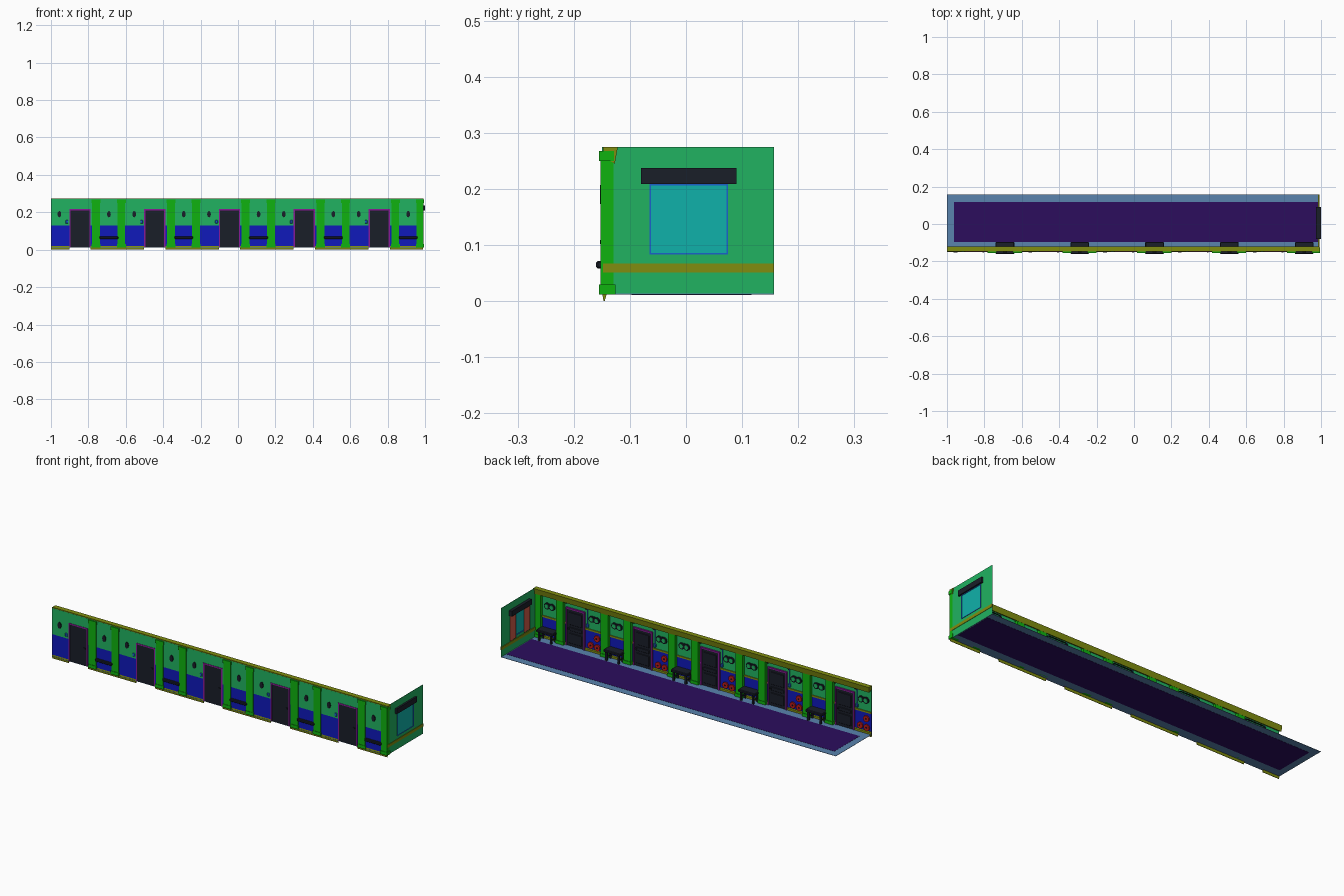
import bpy, bmesh, math
from mathutils import Matrix, Vector

if "Cube" in bpy.data.objects:
    bpy.data.objects.remove(bpy.data.objects["Cube"])

def mat(name, r, g, b):
    m = bpy.data.materials.new(name)
    m.diffuse_color = (r, g, b, 1)
    m.use_nodes = True
    m.node_tree.nodes["Principled BSDF"].inputs["Base Color"].default_value = m.diffuse_color
    return m

GREEN = mat("upper_green", .015, .45, .12)
PILLAR = mat("pillar_green", .005, .45, .005)
BLUE = mat("lower_blue", .005, .01, .5)
YELLOW = mat("trim_yellow", .22, .27, .005)
DARK = mat("dark", .01, .013, .022)
PURPLE = mat("door_trim_purple", .25, .01, .3)
RUG = mat("rug_purple", .025, .004, .11)
STEEL = mat("floor_steel", .1, .23, .42)
CYAN = mat("window_cyan", .005, .44, .4)
PIPE = mat("pipe_blue", .01, .12, .6)
RED = mat("valve_red", .5, .01, .01)
CURTAIN = mat("curtain_red", .3, .05, .03)

def finish(name, bm, m):
    bmesh.ops.recalc_face_normals(bm, faces=bm.faces)
    me = bpy.data.meshes.new(name)
    bm.to_mesh(me)
    bm.free()
    me.materials.append(m)
    ob = bpy.data.objects.new(name, me)
    bpy.context.collection.objects.link(ob)
    return ob

def boxes(name, m, *ranges, bevel=0):
    """One object made of boxes given as (x0, x1, y0, y1, z0, z1)."""
    bm = bmesh.new()
    for x0, x1, y0, y1, z0, z1 in ranges:
        M = Matrix.Translation(((x0+x1)/2, (y0+y1)/2, (z0+z1)/2)) @ Matrix.Diagonal((x1-x0, y1-y0, z1-z0, 1))
        bmesh.ops.create_cube(bm, size=1, matrix=M)
    ob = finish(name, bm, m)
    if bevel:
        mod = ob.modifiers.new("bevel", 'BEVEL')
        mod.width = bevel
    return ob

def prism(name, m, profile, x0, x1):
    """Extrude a (y, z) profile along x."""
    bm = bmesh.new()
    f = bm.faces.new([bm.verts.new((x0, y, z)) for y, z in profile])
    r = bmesh.ops.extrude_face_region(bm, geom=[f])
    bmesh.ops.translate(bm, vec=(x1-x0, 0, 0), verts=[v for v in r['geom'] if isinstance(v, bmesh.types.BMVert)])
    return finish(name, bm, m)

def discs(name, m, y0, y1, r, spots, sides=12, sz=1):
    """Round discs facing y at (x, z) spots."""
    bm = bmesh.new()
    for x, z in spots:
        M = Matrix.Translation((x, (y0+y1)/2, z)) @ Matrix.Diagonal((1, 1, sz, 1)) @ Matrix.Rotation(math.pi/2, 4, 'X')
        bmesh.ops.create_cone(bm, cap_ends=True, segments=sides, radius1=r, radius2=r, depth=y1-y0, matrix=M)
    return finish(name, bm, m)

def pipe(name, m, pts, r):
    cu = bpy.data.curves.new(name, 'CURVE')
    cu.dimensions = '3D'
    cu.bevel_depth = r
    cu.bevel_resolution = 1
    s = cu.splines.new('POLY')
    s.points.add(len(pts)-1)
    for p, c in zip(s.points, pts):
        p.co = (*c, 1)
    cu.materials.append(m)
    ob = bpy.data.objects.new(name, cu)
    bpy.context.collection.objects.link(ob)

XE = .99          # end wall position
W0, W1 = -.148, -.146  # long wall thickness

# floor and rug
boxes("floor", STEEL, (-1, XE, -.15, .157, .012, .0135))
boxes("rug", RUG, (-.963, .984, -.097, .117, .0112, .0143))

# cornice along the long wall
prism("cornice", YELLOW, [(-.148, .275), (-.1215, .275), (-.127, .245), (-.146, .256)], -1, XE + .003)

def pillar(x0, x1):
    boxes("pillar", PILLAR, (x0+.003, x1-.003, -.1525, -.129, .012, .268),
          (x0, x1, -.155, -.126, .012, .03), (x0, x1, -.155, -.128, .25, .268))

def porthole(x):
    discs("porthole_back", DARK, -.153, -.145, .010, [(x, .19)], 12, 1.7)
    pair = [(x-.015, .19), (x+.015, .19)]
    discs("porthole_ring", DARK, -.147, -.139, .017, pair)
    discs("porthole_glass", GREEN, -.146, -.137, .011, pair)

# repeated wall bays
for k in range(5):
    o = .4*k
    a, d0, d1, b = -1+o, -.902+o, -.788+o, min(-.6+o, XE)
    c = (d0+d1)/2
    boxes("upper_wall", GREEN, (a, d0, W0, W1, .13, .27), (d1, b, W0, W1, .13, .27), (d0, d1, W0, W1, .215, .27))
    boxes("lower_wall", BLUE, (a, d0, W0, W1, .012, .13), (d1, b, W0, W1, .012, .13))
    boxes("wall_rail", YELLOW, (a, d0, W1, -.142, .124, .133), (d1, b, W1, -.142, .124, .133))
    for s0, s1 in ((a, d0), (d1, b)):
        prism("baseboard", YELLOW, [(-.149, .012), (-.147, 0), (-.145, 0), (-.141, .014), (-.141, .024), (-.147, .028)], s0, s1)
    # door with frame, raised panels and handle
    boxes("door", DARK, (d0+.006, d1-.006, -.149, -.142, .013, .21))
    boxes("door_frame", PURPLE, (d0, d0+.007, -.15, -.137, .012, .217),
          (d1-.007, d1, -.15, -.137, .012, .217), (d0, d1, -.15, -.137, .21, .217))
    boxes("door_panels", DARK, *[(c-.038, c+.038, -.143, -.139, z, z+h)
          for z, h in ((.028, .055), (.095, .02), (.127, .068))], bevel=.002)
    boxes("door_handle", DARK, (c+.034, c+.044, -.153, -.135, .102, .109))
    # pillars, the last one being the corner post
    pillar(-.783+o, -.735+o)
    pillar(-.648+o, -.6+o if k < 4 else XE+.004)
    porthole(-.955+o)
    porthole(-.69+o)
    # bench between the pillars
    e = -.69+o
    boxes("bench_seat", DARK, (e-.05, e+.05, -.16, -.097, .058, .072), bevel=.003)
    boxes("bench_legs", DARK, *[(e+s-.005, e+s+.005, y, y+.009, .0135, .06)
          for s in (-.036, .036) for y in (-.144, -.11)],
          *[(e+s-.003, e+s+.003, -.14, -.105, .03, .035) for s in (-.036, .036)])
    # red valve wheels low on the wall
    discs("valves", RED, -.146, -.139, .017, [(-.971+o, .092), (-.934+o, .048), (-.973+o, .045)])
    discs("valve_hubs", DARK, -.14, -.136, .004, [(-.971+o, .092), (-.934+o, .048), (-.973+o, .045)], 8)
    # wall pipe with switch box
    pipe("wall_pipe", PIPE, [(-.915+o, -.144, .15), (-.915+o, -.144, .245), (-.91+o, -.142, .25)], .003)
    boxes("pipe_switch", PIPE, (-.922+o, -.908+o, -.151, -.138, .14, .158), bevel=.002)
    pipe("overhead_cable", DARK, [(-.915+o, -.14, .236), (-.9+o, -.138, .243), (-.8+o, -.138, .243), (-.785+o, -.14, .236)], .003)

# end wall built around the window opening
wy0, wy1, wz0, wz1 = -.065, .075, .083, .209
boxes("end_wall", GREEN, (XE-.002, XE, -.15, wy0, .012, .275), (XE-.002, XE, wy1, .157, .012, .275),
      (XE-.002, XE, wy0, wy1, .012, wz0), (XE-.002, XE, wy0, wy1, wz1, .275))
boxes("end_wall_stripe", YELLOW, (XE-.005, XE+.002, -.148, .157, .051, .067))
boxes("window", CYAN, (XE-.002, XE, wy0, wy1, wz0, wz1))
t = .003
boxes("window_frame", PIPE, (XE-.005, XE+.002, wy0, wy0+t, wz0, wz1), (XE-.005, XE+.002, wy1-t, wy1, wz0, wz1),
      (XE-.005, XE+.002, wy0, wy1, wz0, wz0+t), (XE-.005, XE+.002, wy0, wy1, wz1-t, wz1))
boxes("pelmet", DARK, (XE-.018, 1, -.08, .09, .209, .2375))

# pleated curtains inside the window
for y0 in (-.078, .042):
    bm = bmesh.new()
    n = 12
    cols = []
    for i in range(n+1):
        x = XE-.009 + .003*(-1)**i
        y = y0 + .045*i/n
        cols.append((bm.verts.new((x, y, .075)), bm.verts.new((x, y, .212))))
    for p, q in zip(cols, cols[1:]):
        bm.faces.new((p[0], q[0], q[1], p[1]))
    finish("curtain", bm, CURTAIN)
